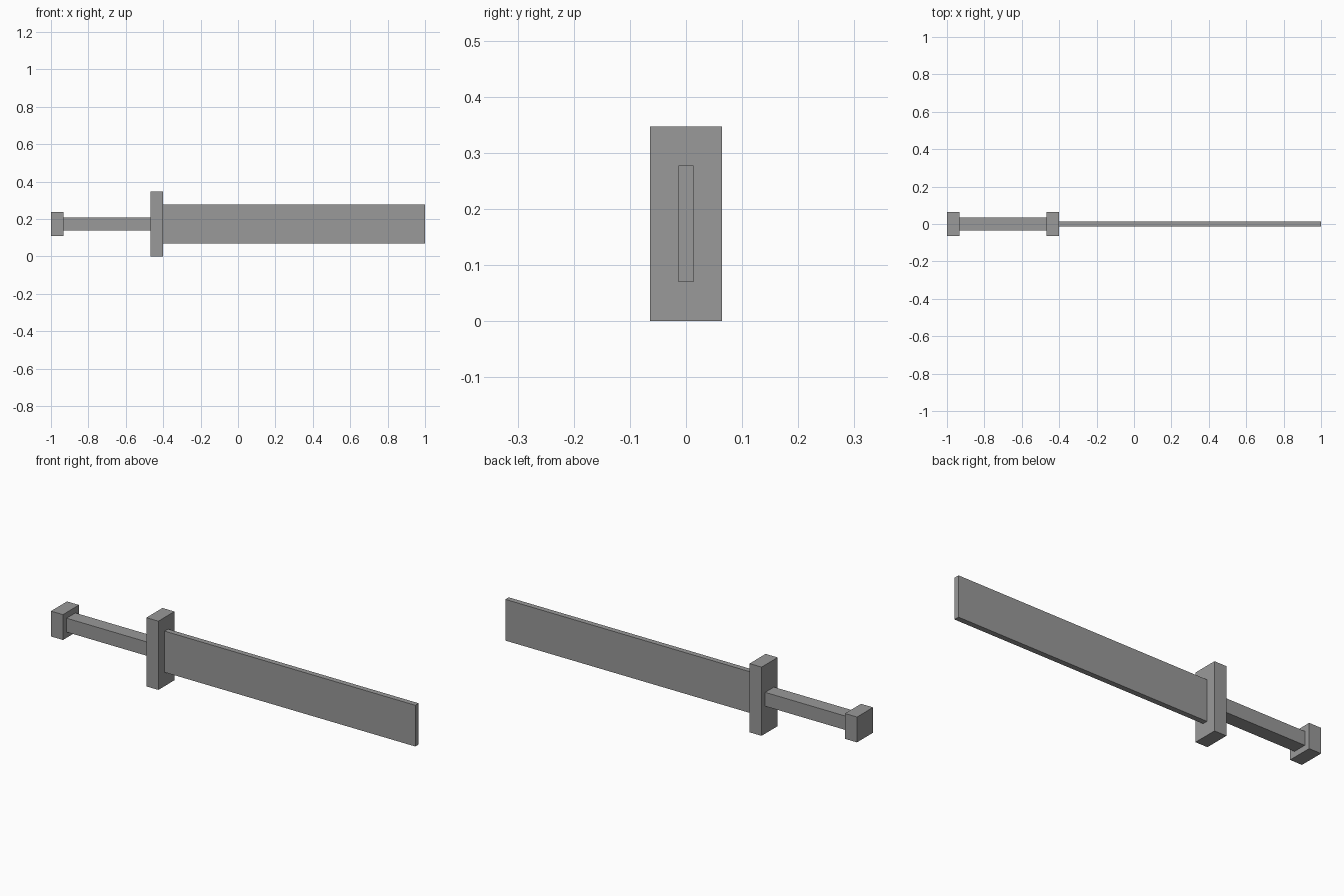
import bpy

default_cube = bpy.data.objects.get("Cube")
if default_cube:
    bpy.data.objects.remove(default_cube, do_unlink=True)

# One plain grey for the whole sword
grey = bpy.data.materials.new("plain_grey")
grey.use_nodes = True
colour = (0.32, 0.32, 0.32, 1)
grey.diffuse_color = colour
grey.node_tree.nodes["Principled BSDF"].inputs["Base Color"].default_value = colour

AXIS_HEIGHT = 0.1735


def box(name, x_start, x_end, depth, height):
    """Flat-sided block centred on the long axis of the sword."""
    bpy.ops.mesh.primitive_cube_add(size=1)
    part = bpy.context.object
    part.name = part.data.name = name
    part.location = ((x_start + x_end) / 2, 0, AXIS_HEIGHT)
    part.scale = (x_end - x_start, depth, height)
    bpy.ops.object.transform_apply(location=False, rotation=False, scale=True)
    part.data.materials.append(grey)
    return part


# Parts from the handle end to the tip
box("pommel", -1.0, -0.933, 0.128, 0.128)
box("grip", -0.933, -0.467, 0.07, 0.07)
box("guard", -0.467, -0.4, 0.128, 2 * AXIS_HEIGHT)
box("blade", -0.4, 1.0, 0.027, 0.208)
